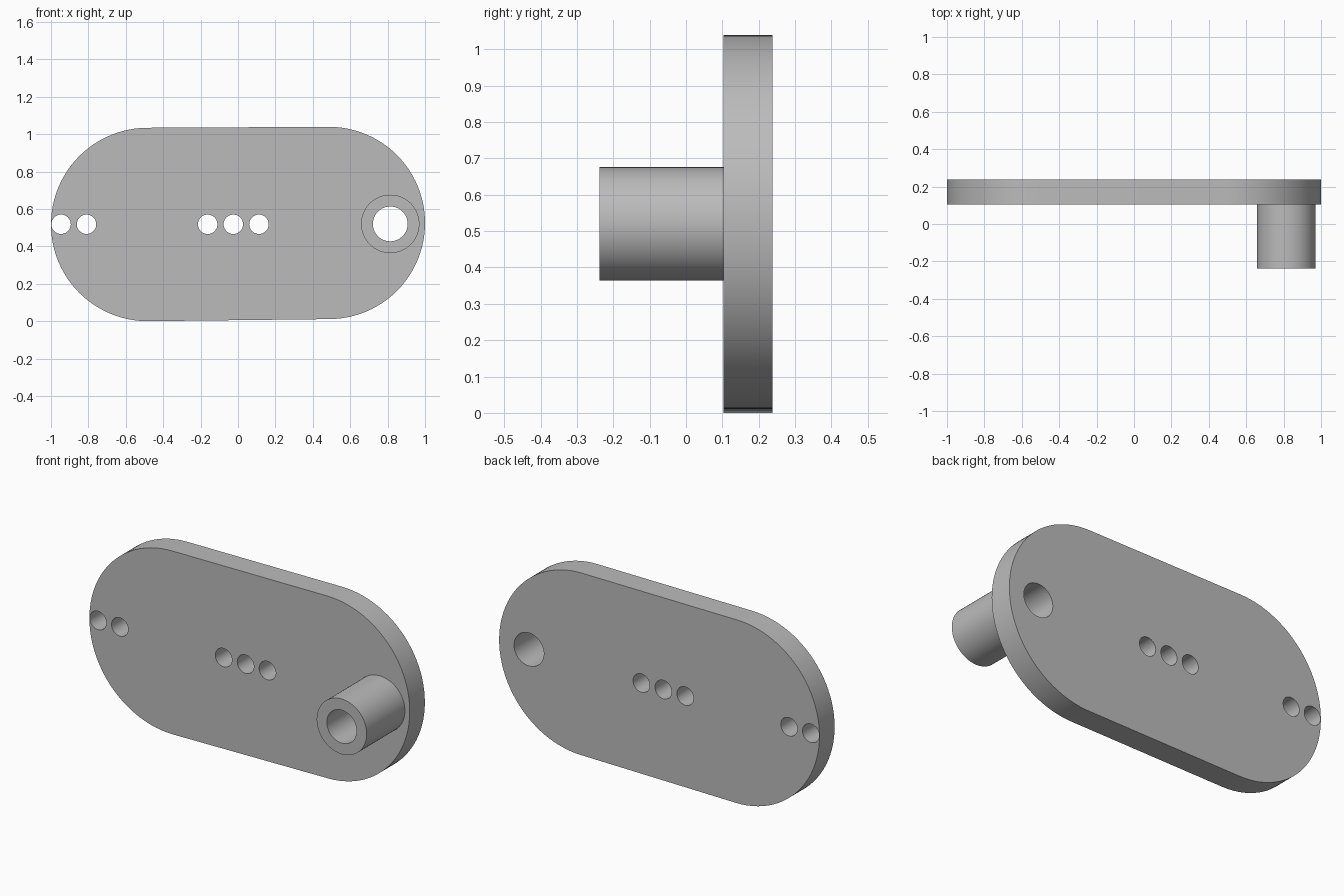
import bpy, bmesh
from math import sin, cos, pi, radians

cube = bpy.data.objects.get("Cube")
if cube:
    bpy.data.objects.remove(cube)

grey = bpy.data.materials.new("plain grey")
grey.use_nodes = True
GREY = (0.5, 0.5, 0.5, 1)
grey.diffuse_color = GREY
grey.node_tree.nodes["Principled BSDF"].inputs["Base Color"].default_value = GREY


def arc(x, z, r, start=0.0, sweep=2 * pi, steps=64):
    """Points on a circle in the front plane; a full circle omits its repeated end."""
    count = steps if sweep == 2 * pi else steps + 1
    return [(x + r * cos(start + sweep * i / steps),
             z + r * sin(start + sweep * i / steps)) for i in range(count)]


def pierced_solid(name, loops, front, back):
    """Fill an outline with holes and extrude it from front to back."""
    bm = bmesh.new()
    for loop in loops:
        verts = [bm.verts.new((x, front, z)) for x, z in loop]
        for a, b in zip(verts, verts[1:] + verts[:1]):
            bm.edges.new((a, b))
    bmesh.ops.triangle_fill(bm, edges=bm.edges[:], use_beauty=True)
    result = bmesh.ops.extrude_face_region(bm, geom=bm.faces[:], use_keep_orig=True)
    moved = [g for g in result["geom"] if isinstance(g, bmesh.types.BMVert)]
    bmesh.ops.translate(bm, verts=moved, vec=(0, back - front, 0))
    bmesh.ops.recalc_face_normals(bm, faces=bm.faces[:])
    mesh = bpy.data.meshes.new(name)
    bm.to_mesh(mesh)
    bm.free()
    mesh.materials.append(grey)
    obj = bpy.data.objects.new(name, mesh)
    bpy.context.collection.objects.link(obj)
    bpy.ops.object.select_all(action="DESELECT")
    obj.select_set(True)
    bpy.context.view_layer.objects.active = obj
    bpy.ops.object.shade_smooth_by_angle(angle=radians(30))
    return obj


# Rounded plate: two half discs joined by nearly level edges
outline = (arc(0.486, 0.525, 0.514, -pi / 2, pi, 48)
           + arc(-0.483, 0.517, 0.517, pi / 2, pi, 48))

# Row of small holes and the bore shared with the boss
small_holes = [arc(x, 0.518, 0.052, steps=40)
               for x in (-0.946, -0.81, -0.162, -0.025, 0.112)]
bore = arc(0.814, 0.52, 0.093)
pierced_solid("plate", [outline, *small_holes, bore], 0.103, 0.238)

# Hollow boss on the front
pierced_solid("boss", [arc(0.814, 0.52, 0.156), bore], -0.238, 0.103)
